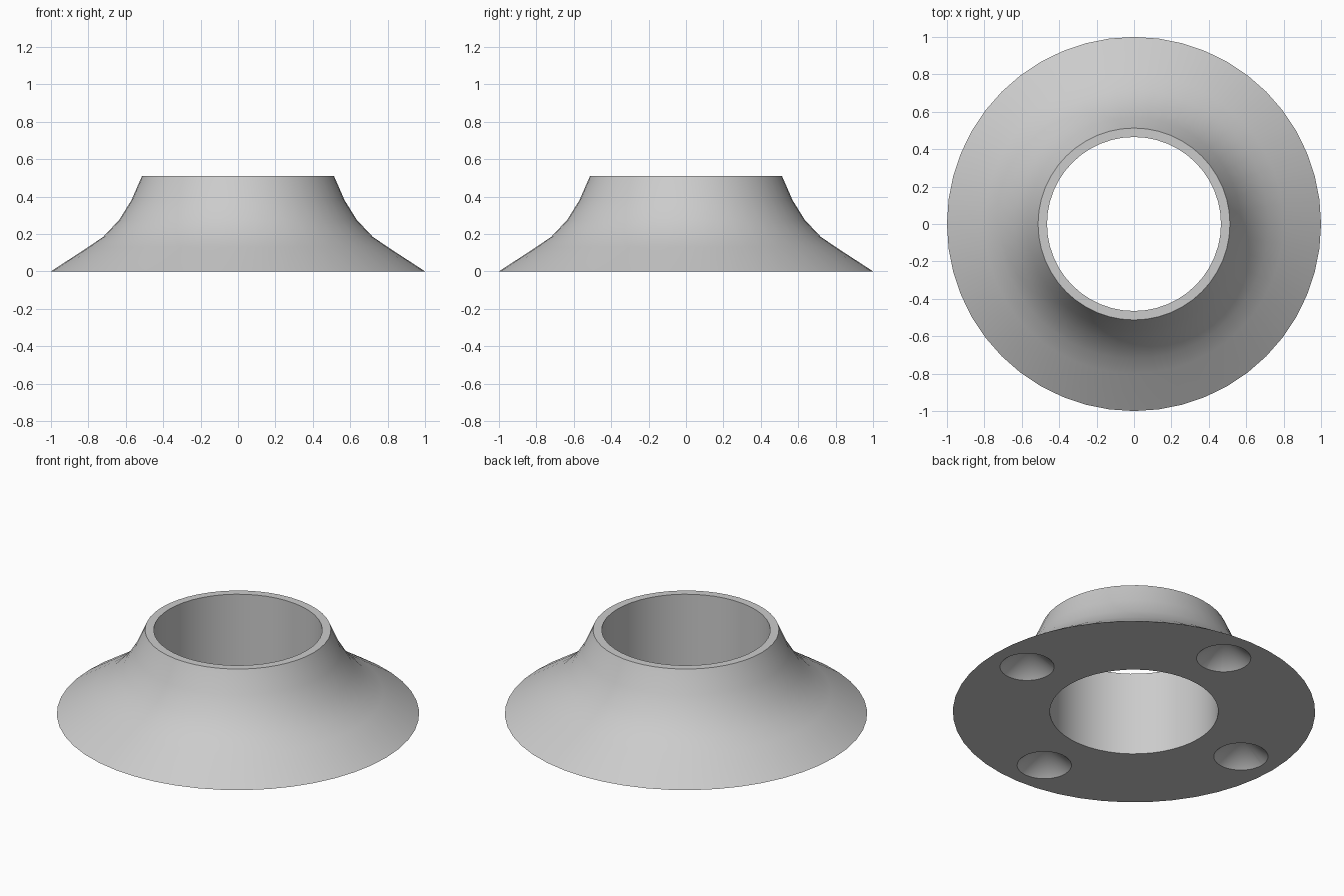
import bpy
import bmesh
import math

SEGMENTS = 48

if "Cube" in bpy.data.objects:
    bpy.data.objects.remove(bpy.data.objects["Cube"], do_unlink=True)

grey = bpy.data.materials.new("light grey")
grey.use_nodes = True
grey.diffuse_color = (0.6, 0.6, 0.6, 1)
grey.node_tree.nodes["Principled BSDF"].inputs["Base Color"].default_value = (0.6, 0.6, 0.6, 1)

# Closed ring section: flared outside, thin top lip, straight bore
section = [(0.465, 0), (1, 0), (0.8, 0.13), (0.72, 0.185), (0.635, 0.275),
           (0.57, 0.38), (0.513, 0.51), (0.465, 0.51)]

bm = bmesh.new()
rings = []
for i in range(SEGMENTS):
    a = math.tau * i / SEGMENTS
    rings.append([bm.verts.new((r * math.cos(a), r * math.sin(a), z)) for r, z in section])
for i in range(SEGMENTS):
    here, there = rings[i], rings[(i + 1) % SEGMENTS]
    for j in range(len(section)):
        k = (j + 1) % len(section)
        bm.faces.new((here[j], there[j], there[k], here[k]))
bmesh.ops.recalc_face_normals(bm, faces=bm.faces)
mesh = bpy.data.meshes.new("flared_collar")
bm.to_mesh(mesh)
bm.free()
collar = bpy.data.objects.new("flared_collar", mesh)
bpy.context.collection.objects.link(collar)
mesh.materials.append(grey)

# Four conical sockets in the underside
HOLE_RADIUS, HOLE_DEPTH, OVERLAP = 0.15, 0.13, 0.02
for i in range(4):
    a = math.tau * i / 4
    bpy.ops.mesh.primitive_cone_add(
        vertices=32, radius1=HOLE_RADIUS * (1 + OVERLAP / HOLE_DEPTH), radius2=0,
        depth=HOLE_DEPTH + OVERLAP,
        location=(0.77 * math.cos(a), 0.77 * math.sin(a), (HOLE_DEPTH - OVERLAP) / 2))
    cutter = bpy.context.object
    cutter.name = f"socket_cutter_{i + 1}"
    cutter.data.materials.append(grey)
    cut = collar.modifiers.new(f"socket_{i + 1}", "BOOLEAN")
    cut.operation = "DIFFERENCE"
    cut.solver = "EXACT"
    cut.object = cutter
    bpy.context.view_layer.objects.active = collar
    bpy.ops.object.modifier_apply(modifier=cut.name)
    bpy.data.objects.remove(cutter, do_unlink=True)

bpy.ops.object.select_all(action="DESELECT")
collar.select_set(True)
bpy.context.view_layer.objects.active = collar
bpy.ops.object.shade_smooth_by_angle(angle=math.radians(30))
